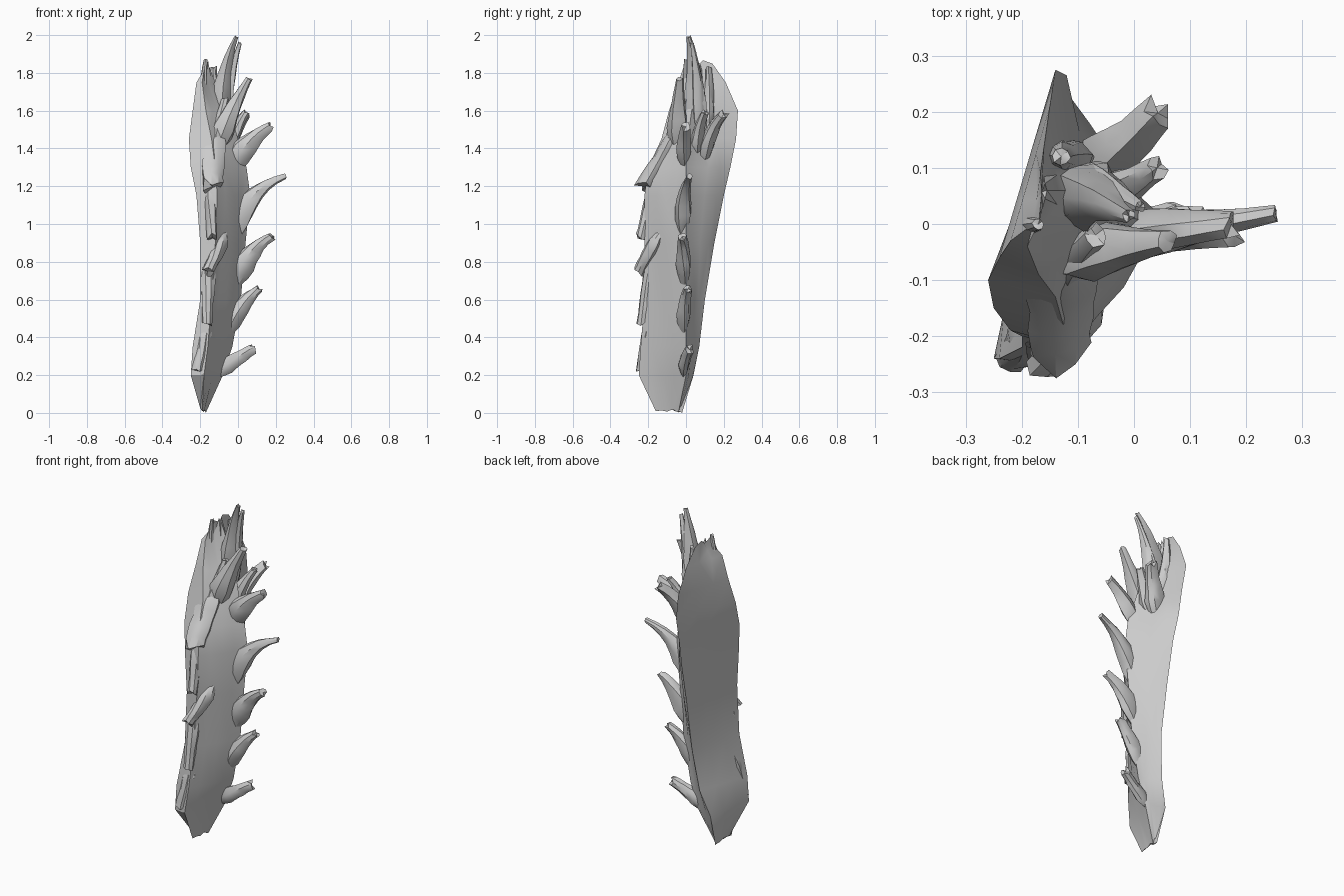
import bpy, bmesh, math, random
from mathutils import Vector

random.seed(4)
cube = bpy.data.objects.get("Cube")
if cube:
    bpy.data.objects.remove(cube, do_unlink=True)

wood = bpy.data.materials.new("weathered_grey")
wood.use_nodes = True
grey = (0.6, 0.6, 0.6, 1)
wood.diffuse_color = grey
wood.node_tree.nodes["Principled BSDF"].inputs["Base Color"].default_value = grey


def loft(name, rings):
    """Skin a list of equal rings and close both ends."""
    bm = bmesh.new()
    rows = [[bm.verts.new(p) for p in ring] for ring in rings]
    count = len(rows[0])
    for low, high in zip(rows, rows[1:]):
        for i in range(count):
            j = (i + 1) % count
            bm.faces.new((low[i], low[j], high[j], high[i]))
    for row in (rows[0], rows[-1]):
        centre = bm.verts.new(sum((v.co for v in row), Vector()) / count)
        for i in range(count):
            bm.faces.new((row[i], row[(i + 1) % count], centre))
    bmesh.ops.triangulate(bm, faces=[f for f in bm.faces if len(f.verts) > 3])
    bmesh.ops.recalc_face_normals(bm, faces=bm.faces)
    mesh = bpy.data.meshes.new(name)
    bm.to_mesh(mesh)
    bm.free()
    obj = bpy.data.objects.new(name, mesh)
    bpy.context.collection.objects.link(obj)
    mesh.materials.append(wood)
    bpy.ops.object.select_all(action="DESELECT")
    obj.select_set(True)
    bpy.context.view_layer.objects.active = obj
    bpy.ops.object.shade_smooth_by_angle(angle=math.radians(32))


def trunk_ring(z, back, heel, front, ridge):
    """Wedge section: flat rear, fluted sides, the far side hollow near the top."""
    back, heel, front, ridge = (Vector((*p, z)) for p in (back, heel, front, ridge))
    middle = (back + heel + front + ridge) / 4
    ring = [back, back.lerp(heel, 0.35), back.lerp(heel, 0.7), heel, front]
    far_hollow = 0.25 if z > 1.4 else 0.0
    for start, end, hollow in ((front, ridge, 0.0), (ridge, back, far_hollow)):
        for t in (0.25, 0.5, 0.75):
            depth = hollow + random.uniform(-0.07, 0.07)
            ring.append(start.lerp(end, t).lerp(middle, depth))
        if end is ridge:
            ring.append(ridge)
    return ring


def branch(name, root, knee, tip, wide, thin, flat=0.75, sides=8, steps=7):
    """Spur that grows out of the trunk at root, bends at knee and breaks off at tip."""
    root, knee, tip = Vector(root), Vector(knee), Vector(tip)
    scale = [random.uniform(0.85, 1.15) for _ in range(sides)]
    rings = []
    for s in range(steps + 1):
        t = s / steps
        point = root.lerp(knee, t).lerp(knee.lerp(tip, t), t)
        along = (knee - root).lerp(tip - knee, t).normalized()
        side = along.cross(Vector((0.3, -1, 0.2))).normalized()
        over = side.cross(along)
        radius = thin + (wide - thin) * (1 - t) ** 1.4
        radius *= min(1, 0.5 + 2 * t)
        ring = []
        for i in range(sides):
            a = math.tau * i / sides + 0.4 * t
            r = radius * scale[i] * random.uniform(0.93, 1.07)
            p = point + side * math.cos(a) * r + over * math.sin(a) * r * (flat + (1 - flat) * t)
            if s == steps:
                p += along * random.uniform(-0.6, 0.5) * thin
            ring.append(p)
        rings.append(ring)
    loft(name, rings)


# Trunk: height, back edge, heel corner, front corner, ridge
sections = [
    (0.02, (-0.18, -0.02), (-0.2, -0.13), (-0.19, -0.16), (-0.17, -0.04)),
    (0.2, (-0.19, 0.04), (-0.25, -0.24), (-0.18, -0.25), (-0.08, 0)),
    (0.35, (-0.14, 0.07), (-0.24, -0.24), (-0.16, -0.24), (-0.03, 0)),
    (0.6, (-0.11, 0.1), (-0.2, -0.22), (-0.14, -0.22), (0.015, 0)),
    (0.9, (-0.11, 0.15), (-0.2, -0.2), (-0.12, -0.22), (0.04, 0)),
    (1.15, (-0.11, 0.2), (-0.22, -0.19), (-0.11, -0.22), (0.065, 0)),
    (1.3, (-0.12, 0.235), (-0.25, -0.15), (-0.12, -0.2), (0.045, 0)),
    (1.45, (-0.12, 0.265), (-0.26, -0.1), (-0.14, -0.13), (0.0, 0.01)),
    (1.6, (-0.14, 0.275), (-0.24, -0.06), (-0.17, -0.09), (-0.04, 0.03)),
    (1.75, (-0.15, 0.21), (-0.22, -0.03), (-0.19, -0.04), (-0.12, 0.06)),
    (1.83, (-0.16, 0.14), (-0.18, 0.0), (-0.17, 0.0), (-0.155, 0.06)),
]
rings = [trunk_ring(*s) for s in sections]
for ring, sway in ((rings[0], 0.02), (rings[-1], 0.04)):
    for p in ring:
        p.z += random.uniform(-sway, sway)
loft("trunk", rings)

# Spurs standing out from the ridge, bottom to top
for name, height, reach, tip_y, knee_x, drop, wide, thin in (
    ("lowest", 0.335, 0.08, 0.02, -0.02, 0.12, 0.06, 0.028),
    ("low", 0.655, 0.115, 0.01, 0.03, 0.22, 0.08, 0.024),
    ("middle", 0.935, 0.18, -0.02, 0.06, 0.24, 0.085, 0.022),
    ("long", 1.25, 0.25, 0.02, 0.06, 0.3, 0.1, 0.015),
    ("high", 1.515, 0.175, 0, 0.06, 0.2, 0.08, 0.025),
):
    branch("ridge_spur_" + name, (knee_x - 0.09, -0.015, height - drop),
           (knee_x, -0.01, height - 0.06), (reach, tip_y, height), wide, thin, 0.5)

# Crown of spurs at the top
branch("rear_spur", (-0.09, 0.09, 1.33), (-0.03, 0.12, 1.5), (0.045, 0.2, 1.58), 0.07, 0.028)
branch("small_spur", (-0.08, 0.05, 1.36), (-0.02, 0.06, 1.5), (0.04, 0.1, 1.59), 0.06, 0.02)
branch("upper_spur", (-0.13, -0.04, 1.38), (-0.03, -0.04, 1.62), (0.06, -0.03, 1.77), 0.1, 0.02)
branch("crown_spur", (-0.11, 0.06, 1.45), (-0.09, 0.06, 1.82), (-0.01, 0.015, 1.99), 0.11, 0.012)
branch("crown_splinter", (-0.1, 0.07, 1.45), (-0.05, 0.07, 1.78), (0.012, 0.03, 1.96), 0.07, 0.01)
branch("back_splinter", (-0.11, 0.1, 1.45), (-0.13, 0.13, 1.65), (-0.13, 0.12, 1.83), 0.06, 0.015)
branch("heel_splinter", (-0.18, 0.0, 1.55), (-0.19, 0.0, 1.75), (-0.17, 0.0, 1.87), 0.04, 0.01)
branch("front_rib", (-0.16, -0.12, 1.25), (-0.12, -0.07, 1.48), (-0.07, -0.02, 1.66), 0.06, 0.02)

# Broken stubs hanging along the front corner
branch("front_ledge", (-0.12, -0.03, 1.52), (-0.13, -0.11, 1.36), (-0.135, -0.22, 1.2), 0.07, 0.056)
branch("front_stub_high", (-0.14, -0.15, 1.25), (-0.14, -0.2, 1.06), (-0.135, -0.235, 0.93), 0.05, 0.028)
branch("front_stub_middle", (-0.08, -0.13, 0.96), (-0.1, -0.2, 0.85), (-0.16, -0.25, 0.75), 0.05, 0.033)
branch("front_stub_long", (-0.15, -0.17, 0.85), (-0.16, -0.21, 0.65), (-0.165, -0.235, 0.47), 0.05, 0.026)
branch("front_stub_low", (-0.17, -0.18, 0.5), (-0.19, -0.22, 0.35), (-0.22, -0.24, 0.22), 0.05, 0.026)
